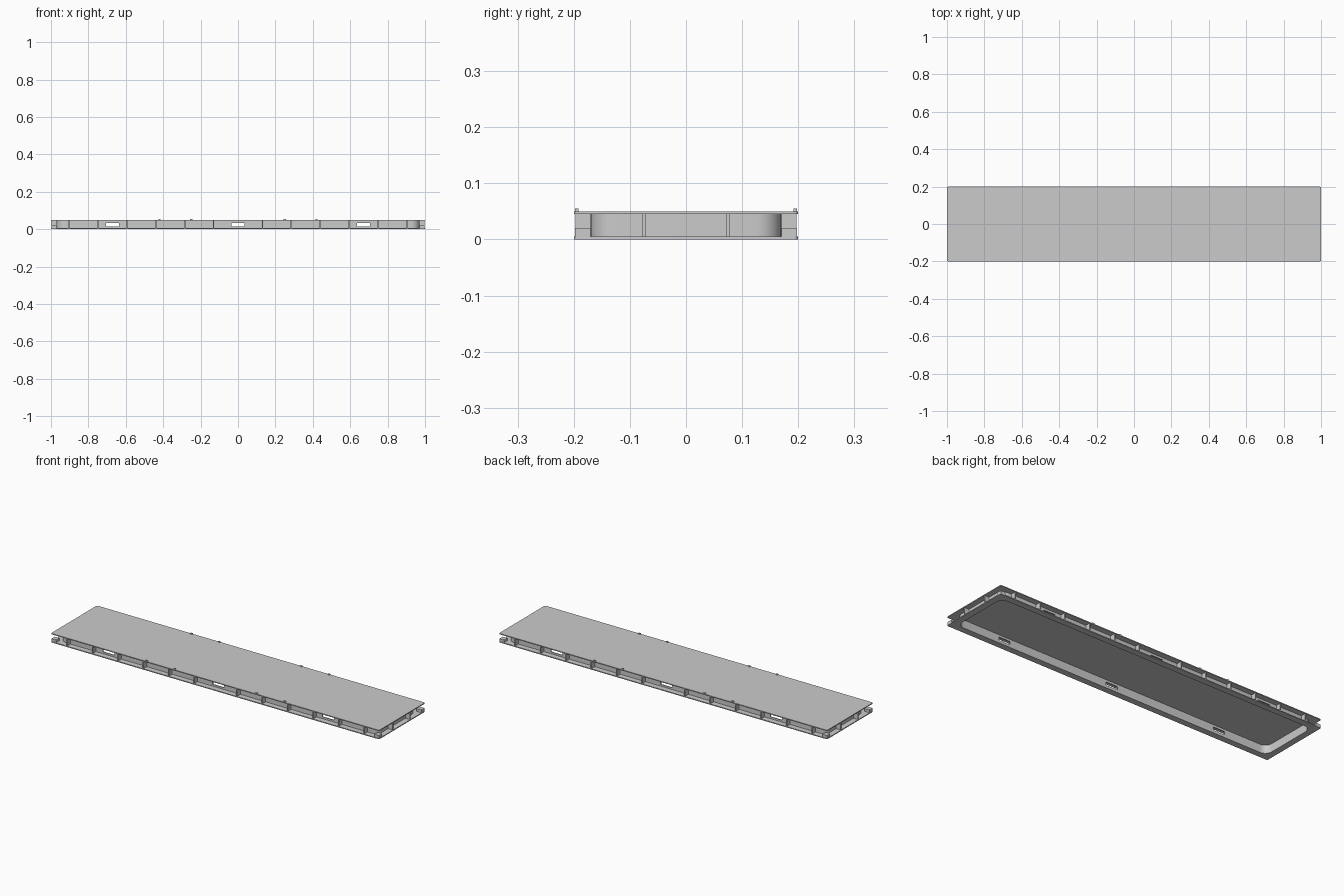
import bpy, bmesh, math

if "Cube" in bpy.data.objects:
    bpy.data.objects.remove(bpy.data.objects["Cube"])


def outline(hx, hy, r, n=8):
    """Rounded rectangle points, counter-clockwise."""
    pts = []
    for k, (sx, sy) in enumerate([(1, 1), (-1, 1), (-1, -1), (1, -1)]):
        for i in range(n + 1):
            a = math.pi / 2 * (k + i / n)
            pts.append((sx * (hx - r) + r * math.cos(a), sy * (hy - r) + r * math.sin(a)))
    return pts


def finish(name, bm, smooth=False):
    bmesh.ops.recalc_face_normals(bm, faces=bm.faces)
    me = bpy.data.meshes.new(name)
    bm.to_mesh(me)
    bm.free()
    ob = bpy.data.objects.new(name, me)
    bpy.context.collection.objects.link(ob)
    if smooth:
        bpy.context.view_layer.objects.active = ob
        ob.select_set(True)
        bpy.ops.object.shade_smooth_by_angle(angle=math.radians(30))
        ob.select_set(False)
    return ob


def slab(name, pts, z0, z1):
    bm = bmesh.new()
    f = bm.faces.new([bm.verts.new((x, y, z0)) for x, y in pts])
    up = bmesh.ops.extrude_face_region(bm, geom=[f])["geom"]
    for v in up:
        if isinstance(v, bmesh.types.BMVert):
            v.co.z = z1
    if f.is_valid is False or len([g for g in bm.faces if all(abs(v.co.z - z0) < 1e-6 for v in g.verts)]) == 0:
        bm.faces.new([v for v in bm.verts if abs(v.co.z - z0) < 1e-6])
    return finish(name, bm, True)


def ring(name, outer, inner, z0, z1):
    bm = bmesh.new()
    loops = [[bm.verts.new((x, y, z)) for x, y in p]
             for p, z in ((outer, z0), (outer, z1), (inner, z1), (inner, z0))]
    n = len(outer)
    for k in range(4):
        a, b = loops[k], loops[(k + 1) % 4]
        for i in range(n):
            j = (i + 1) % n
            bm.faces.new((a[i], a[j], b[j], b[i]))
    return finish(name, bm, True)


def boxes(name, items):
    """One mesh made of boxes given as (centre, size)."""
    bm = bmesh.new()
    for c, s in items:
        vs = bmesh.ops.create_cube(bm, size=1)["verts"]
        bmesh.ops.scale(bm, vec=s, verts=vs)
        bmesh.ops.translate(bm, vec=c, verts=vs)
    return finish(name, bm)


SIDES = (-1, 1)
edge = outline(1.0, 0.2, 0.008)
wall_out = outline(0.97, 0.17, 0.045)
wall_in = outline(0.965, 0.165, 0.04)

# top plate, bottom flange and the recessed wall between them
slab("top_plate", edge, 0.045, 0.05)
ring("bottom_flange", edge, wall_in, 0.0, 0.005)
wall = ring("recessed_wall", wall_out, wall_in, 0.004, 0.046)

# hand slots through the long walls
cutter = boxes("slot_cutter", [((x, s * 0.168, 0.024), (0.07, 0.03, 0.018))
                               for x in (-0.67, 0, 0.67) for s in SIDES])
cutter.hide_render = True
cutter.hide_viewport = True
cutter.display_type = 'WIRE'
cut = wall.modifiers.new("slots", 'BOOLEAN')
cut.object = cutter
cut.solver = 'EXACT'

# stiffening ribs in the channel
xs = [m * (0.13 + 0.155 * k) for k in range(6) for m in SIDES]
boxes("long_side_ribs", [((x, s * 0.183, 0.025), (0.006, 0.028, 0.042)) for x in xs for s in SIDES])
boxes("end_ribs", [((s * 0.983, y, 0.025), (0.028, 0.007, 0.042))
                   for y in (-0.075, 0.075) for s in SIDES])

# corner blocks on the flange
boxes("corner_blocks", [((a * 0.984, b * 0.184, 0.012), (0.028, 0.028, 0.016))
                        for a in SIDES for b in SIDES])

# locating pegs on the top edges
boxes("locating_pegs", [((m * x, s * 0.195, 0.051), (0.012, 0.006, 0.009))
                        for x in (0.25, 0.42) for m in SIDES for s in SIDES])
